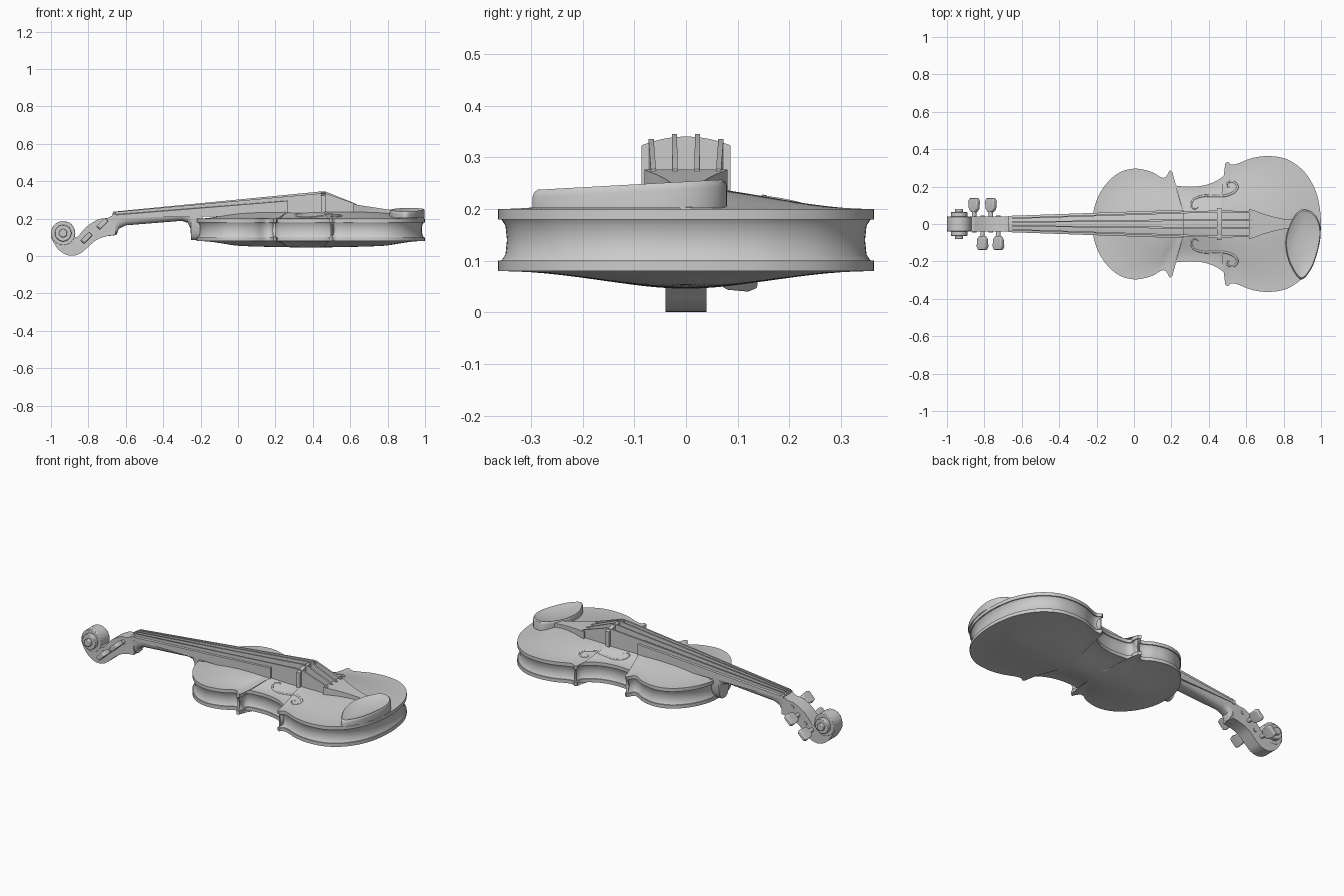
import bpy, bmesh, math
from mathutils import Vector

if "Cube" in bpy.data.objects:
    bpy.data.objects.remove(bpy.data.objects["Cube"])


def loft(name, rings, caps=True, bevel=0):
    """Skin a mesh through closed rings holding equal point counts."""
    bm = bmesh.new()
    rows = [[bm.verts.new(p) for p in r] for r in rings]
    n = len(rows[0])
    for a, b in zip(rows, rows[1:]):
        for i in range(n):
            j = (i + 1) % n
            bm.faces.new((a[i], a[j], b[j], b[i]))
    if caps:
        bm.faces.new(rows[0])
        bm.faces.new(rows[-1])
    bmesh.ops.remove_doubles(bm, verts=bm.verts, dist=1e-5)
    bmesh.ops.recalc_face_normals(bm, faces=bm.faces)
    me = bpy.data.meshes.new(name)
    bm.to_mesh(me)
    bm.free()
    ob = bpy.data.objects.new(name, me)
    bpy.context.collection.objects.link(ob)
    if bevel:
        m = ob.modifiers.new("bevel", "BEVEL")
        m.width, m.segments = bevel, 3
    return ob


def smooth(pts, n=6, closed=False):
    """Catmull-Rom curve through 2D points."""
    p = [Vector(q) for q in pts]
    k = len(p)
    out = []
    for i in range(k if closed else k - 1):
        g = (lambda j: p[j % k]) if closed else (lambda j: p[min(max(j, 0), k - 1)])
        a, b, c, d = g(i - 1), g(i), g(i + 1), g(i + 2)
        for s in range(n):
            t = s / n
            out.append(0.5 * (2 * b + (c - a) * t + (2 * a - 5 * b + 4 * c - d) * t ** 2
                              + (3 * b - a - 3 * c + d) * t ** 3))
    if not closed:
        out.append(p[-1])
    return out


def cylinder(name, x, z, r, y0, y1, bevel=0, n=40):
    circ = [(x + r * math.cos(2 * math.pi * i / n), z + r * math.sin(2 * math.pi * i / n)) for i in range(n)]
    ob = loft(name, [[(a, y, b) for a, b in circ] for y in (y0, y1)])
    if bevel:
        m = ob.modifiers.new("bevel", "BEVEL")
        m.width, m.segments, m.limit_method = bevel, 2, 'ANGLE'
    return ob


# body outline: upper bout, waist, lower bout, then mirrored
half = (smooth([(-.222, 0), (-.212, .09), (-.167, .19), (-.09, .268), (0, .296), (.09, .28),
                (.145, .25), (.17, .252), (.19, .287)])
        + smooth([(.205, .278), (.211, .245), (.206, .216), (.24, .203), (.33, .2), (.41, .217),
                  (.47, .25), (.499, .285), (.488, .325)])
        + smooth([(.502, .332), (.523, .317), (.56, .325), (.63, .352), (.72, .363), (.82, .345),
                  (.91, .28), (.97, .18), (.994, .08), (1, 0)]))
outline = half + [Vector((p.x, -p.y)) for p in reversed(half[1:-1])]
N = len(outline)


def arch_ring(t, z, rise):
    ring = []
    for p in outline:
        sx = .39 + (p.x - .39) * .6
        x = sx + (p.x - sx) * t
        g = 1 - .6 * ((x - .39) / .62) ** 2
        ring.append((x, p.y * t, z + rise * g * .5 * (1 + math.cos(math.pi * t))))
    return ring


def rib_ring(z, inset):
    ring = []
    for i, p in enumerate(outline):
        d = (outline[(i + 1) % N] - outline[i - 1]).normalized()
        ring.append((p.x + d.y * inset, p.y - d.x * inset, z))
    return ring


# body: arched back, hollowed ribs and arched top
ts = [i / 12 for i in range(13)]
body = loft("body", [arch_ring(t, .08, -.034) for t in ts]
            + [rib_ring(z, k) for z, k in ((.1, 0), (.1, .006), (.112, .014), (.14, .017),
                                           (.168, .014), (.18, .006), (.18, 0))]
            + [arch_ring(t, .2, .042) for t in reversed(ts)], caps=False)

# sound holes with round eyes, laid on the arched top
bpy.context.view_layer.update()
f_line = smooth([(.345, .092), (.325, .08), (.305, .098), (.32, .132), (.37, .15), (.43, .149), (.49, .152),
                 (.535, .17), (.553, .198), (.535, .224), (.505, .222), (.497, .202), (.515, .195)])
for side in (1, -1):
    cu = bpy.data.curves.new("sound_hole", 'CURVE')
    cu.dimensions, cu.bevel_depth, cu.bevel_resolution, cu.use_fill_caps = '3D', .006, 2, True
    sp = cu.splines.new('POLY')
    sp.points.add(len(f_line) - 1)
    for i, (pt, q) in enumerate(zip(sp.points, f_line)):
        hit, loc, _, _ = body.ray_cast((q.x, q.y * side, 1), (0, 0, -1))
        pt.co = (q.x, q.y * side, (loc.z if hit else .22) - .002, 1)
        pt.radius = .5 + .6 * math.sin(math.pi * i / (len(f_line) - 1))
    bpy.context.collection.objects.link(bpy.data.objects.new("sound_hole", cu))

# neck and heel with a rounded underside
neck = []
for x, zt, zb, w in ((-.69, .2, .107, .04), (-.65, .217, .112, .041), (-.637, .22, .145, .042),
                     (-.6, .224, .164, .043), (-.45, .234, .176, .047), (-.3, .245, .188, .05),
                     (-.27, .247, .178, .05), (-.255, .248, .15, .052), (-.25, .249, .085, .054),
                     (-.19, .25, .085, .054)):
    ring = []
    for i in range(17):
        a = math.pi * i / 16
        c = math.cos(a)
        ring.append((x, w * math.copysign(abs(c) ** .7, c), zt - (zt - zb) * max(0, math.sin(a)) ** .7))
    neck.append(ring)
loft("neck", neck)


# fingerboard with a crowned top
def board_ring(x, w, zt, zb):
    top = [(x, w * k / 4, zt - .008 * (k / 4) ** 2) for k in range(-4, 5)]
    return top + [(x, w, zb), (x, -w, zb)]


loft("fingerboard", [board_ring(-.655, .044, .227, .205), board_ring(-.2, .06, .264, .21),
                     board_ring(.265, .076, .302, .22)])
loft("nut", [board_ring(-.67, .044, .231, .2), board_ring(-.652, .044, .233, .2)])

# pegbox and scroll
side_profile = smooth([(-.66, .222), (-.7, .203), (-.74, .198), (-.795, .168), (-.83, .135), (-.865, .1),
                       (-.9, .13), (-.95, .15), (-.998, .115), (-.985, .07), (-.95, .025), (-.9, .002),
                       (-.85, .01), (-.81, .04), (-.757, .085), (-.7, .106), (-.655, .112)])
loft("pegbox", [[(p.x, y, p.y) for p in side_profile] for y in (-.04, .04)])
for r, w in ((.065, .041), (.044, .065), (.022, .08)):
    cylinder("scroll_turn", -.935, .122, r, -w, w, .004)

# tuning pegs, two per side
for x, z, s in ((-.855, .072, 1), (-.765, .137, 1), (-.81, .097, -1), (-.725, .172, -1)):
    cylinder("peg_shaft", x, z, .012, -.045 * s, .08 * s, n=16)
    rings = []
    for y, l, t in ((.065, .018, .011), (.08, .03, .013), (.12, .034, .014), (.138, .026, .012)):
        ring = []
        for u, v in ((-l, -t), (l, -t), (l, t), (-l, t)):
            c = math.sqrt(.5)
            ring.append((x + (u - v) * c, y * s, z + (u + v) * c))
        rings.append(ring)
    loft("peg_head", rings, bevel=.005)

# bridge
arc = [(.086 * k / 6, .34 - .017 * (k / 6) ** 2) for k in range(-6, 7)]
bridge = arc + [(.086, .215), (-.086, .215)]
loft("bridge", [[(x, y, z) for y, z in bridge] for x in (.445, .467)])

# strings, running from nut over bridge to tailpiece
for k in (-1.5, -.5, .5, 1.5):
    rings = []
    top = .345 if abs(k) < 1 else .335
    for x, y, z, zb, w in ((-.665, k * .02, .238 - .002 * abs(k), .21, .003), (.445, k * .045, top, .222, .005),
                           (.467, k * .045, top, .222, .005), (.635, k * .042, .277, .22, .005)):
        rings.append([(x, y - w, z), (x, y + w, z), (x, y + w, zb), (x, y - w, zb)])
    loft("string", rings)

# tailpiece
loft("tailpiece", [[(x, -w, z), (x, w, z), (x, w, .215), (x, -w, .215)] for x, w, z in
                   ((.615, .08, .276), (.64, .074, .273), (.68, .058, .267), (.74, .04, .258),
                    (.8, .027, .249), (.86, .022, .24))])
loft("tail_cord", [[(x, -.012, z), (x, .012, z), (x, .012, z - .02), (x, -.012, z - .02)]
                   for x, z in ((.84, .235), (.93, .215), (.995, .203))])

# chin rest with dished top
rest = smooth([(.89, .075), (.95, .066), (.99, .01), (.996, -.08), (.96, -.215), (.905, -.294),
               (.865, -.27), (.822, -.18), (.812, -.08), (.84, .01)], 6, True)
rings = []
for s, f, dz in ((1, 0, .202), (1, 1, -.014), (.985, 1, -.005), (.95, 1, 0), (.9, 1, -.002),
                 (.75, 1, -.01), (.5, 1, -.016), (.2, 1, -.019)):
    ring = []
    for p in rest:
        x, y = .905 + (p.x - .905) * s, -.1 + (p.y + .1) * s
        ring.append((x, y, f * (.253 + y * .055) + dz))
    rings.append(ring)
loft("chin_rest", rings)

# smooth shading with crisp edges
bpy.ops.object.select_all(action='DESELECT')
for ob in bpy.context.scene.objects:
    if ob.type == 'MESH':
        ob.select_set(True)
        bpy.context.view_layer.objects.active = ob
bpy.ops.object.shade_smooth_by_angle(angle=math.radians(35))
